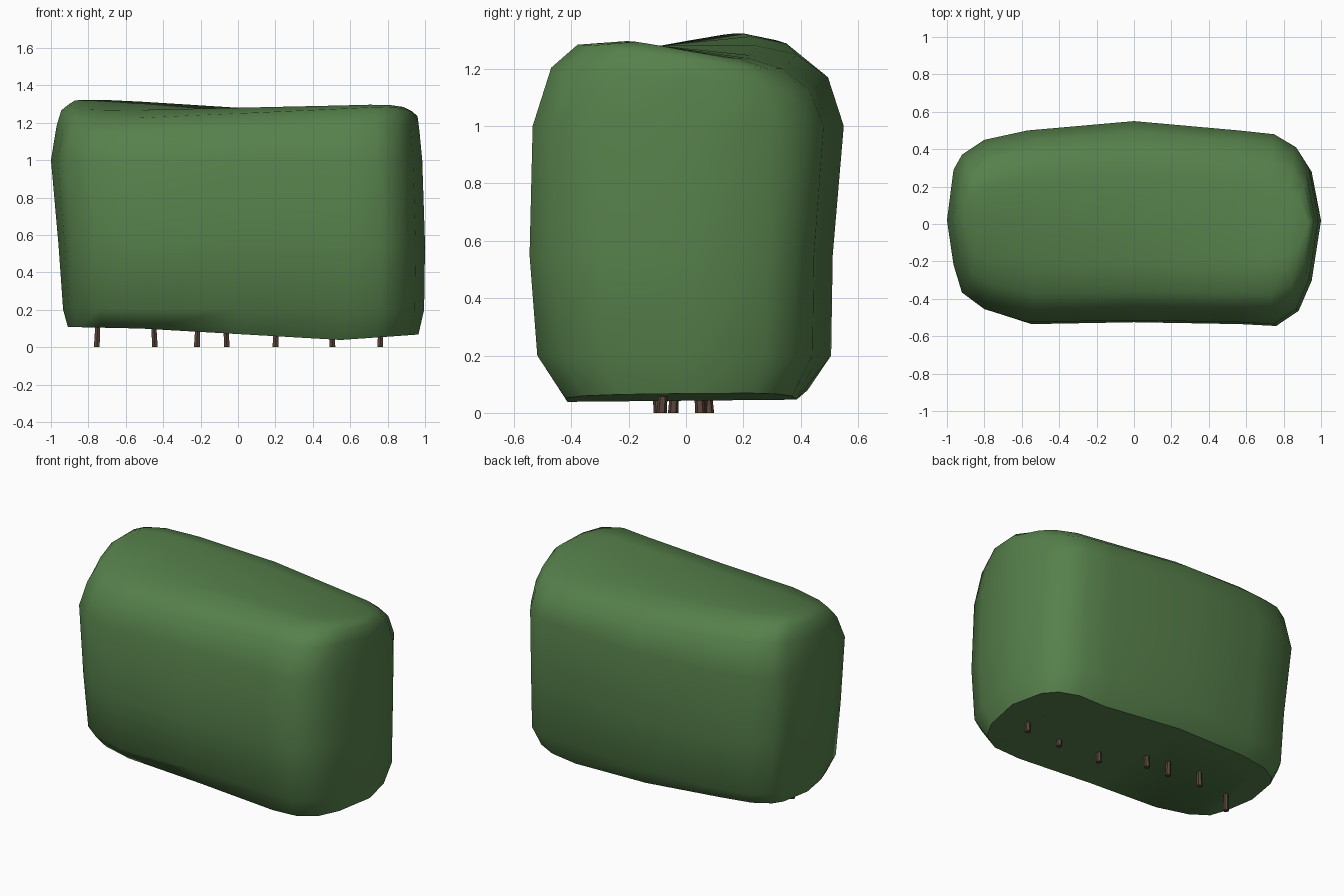
import bpy, bmesh, math
from mathutils import Vector

if "Cube" in bpy.data.objects:
    bpy.data.objects.remove(bpy.data.objects["Cube"])


def material(name, rgb):
    m = bpy.data.materials.new(name)
    m.diffuse_color = (*rgb, 1)
    m.use_nodes = True
    m.node_tree.nodes["Principled BSDF"].inputs["Base Color"].default_value = m.diffuse_color
    return m


leaf = material("leaf green", (0.093, 0.215, 0.07))
bark = material("bark brown", (0.10, 0.06, 0.042))


def finish(name, bm, mat, angle):
    bmesh.ops.recalc_face_normals(bm, faces=bm.faces)
    me = bpy.data.meshes.new(name)
    bm.to_mesh(me)
    bm.free()
    ob = bpy.data.objects.new(name, me)
    bpy.context.collection.objects.link(ob)
    me.materials.append(mat)
    bpy.ops.object.select_all(action='DESELECT')
    ob.select_set(True)
    bpy.context.view_layer.objects.active = ob
    bpy.ops.object.shade_smooth_by_angle(angle=math.radians(angle))
    return ob


# Plan outline of the hedge: x, front y, back y
stations = [(-.965, -.22, .29), (-.92, -.37, .37), (-.8, -.46, .45), (-.57, -.53, .50),
            (0, -.52, .55), (.57, -.53, .50), (.76, -.54, .48), (.88, -.46, .41), (.95, -.3, .30)]
n = len(stations)
outline = [(x, f) for x, f, b in stations] + [(1, .02)]
outline += [(x, b) for x, f, b in reversed(stations)] + [(-1, .02)]

# Levels: z, left, right, front and back scale, weight of the uneven top
levels = [(None, .91, .965, .78, .77, 0), (.2, .935, .995, .96, .92, 0),
          (.55, .96, 1, 1.01, .93, 0), (1.0, 1, .985, .99, 1, 0),
          (1.17, .97, .97, .87, .9, .6), (1.25, .945, .96, .7, .7, .8),
          (1.28, .905, .93, .38, .45, 1)]


def underside(x, y):
    pts = [(-1, .11), (-.3, .095), (0, .07), (.5, .035), (1, .07)]
    for (x0, z0), (x1, z1) in zip(pts, pts[1:]):
        if x <= x1:
            return z0 + (z1 - z0) * (x - x0) / (x1 - x0) + .02 * max(0, y)
    return .07


# Clipped hedge body, lofted from the underside to the top
bm = bmesh.new()
rings = []
for z, left, right, front, back, w in levels:
    ring = []
    for px, py in outline:
        x = px * (left if px < 0 else right)
        y = py * (front if py < 0 else back)
        h = underside(x, y) if z is None else z + w * (-.2 * x * y - .018 * x)
        ring.append(bm.verts.new((x, y, h)))
    rings.append(ring)
for a, b in zip(rings, rings[1:]):
    for i in range(len(a)):
        j = (i + 1) % len(a)
        bm.faces.new((a[i], a[j], b[j], b[i]))


# Caps made of cross strips between front and back
def cap(ring):
    fr = ring[:n]
    bk = ring[n + 1:2 * n + 1][::-1]
    for i in range(n - 1):
        bm.faces.new((fr[i], fr[i + 1], bk[i + 1], bk[i]))
    bm.faces.new((fr[-1], ring[n], bk[-1]))
    bm.faces.new((bk[0], ring[-1], fr[0]))


cap(rings[0])
cap(rings[-1])
finish("hedge_body", bm, leaf, 50)

# Short stems under the hedge
stems = [(-.755, -.045), (-.445, .08), (-.22, .055), (-.06, .05),
         (.2, -.09), (.505, -.095), (.76, -.085)]
for k, (x, y) in enumerate(stems):
    bm = bmesh.new()
    bmesh.ops.create_cone(bm, cap_ends=True, segments=6, radius1=.018, radius2=.013, depth=.16)
    lean = .012 * (-1) ** k
    for v in bm.verts:
        v.co += Vector((x, y, .08))
        if v.co.z > .1:
            v.co.x += lean * .5
            v.co.y += lean
    finish("stem_%d" % (k + 1), bm, bark, 35)
